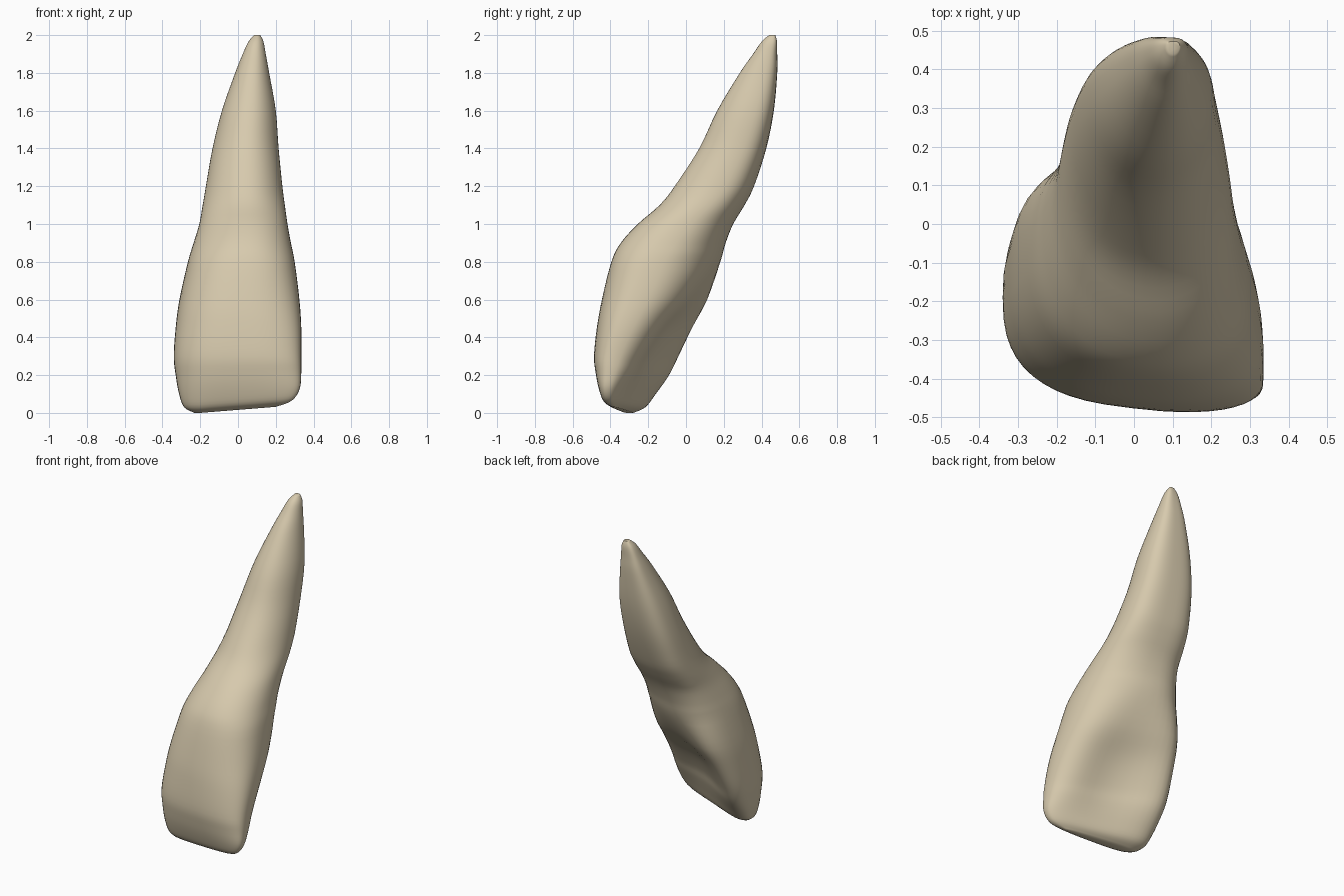
import bpy
import bmesh
import math

default_cube = bpy.data.objects.get("Cube")
if default_cube:
    bpy.data.objects.remove(default_cube, do_unlink=True)

SEGMENTS = 48
STEPS = 4

# Sections: height, left x, right x, front y, back y, skew, hollow depth
SECTIONS = [
    (0.0, -.23, .2, -.39, -.28, -.22, 0),
    (.03, -.285, .285, -.435, -.215, -.25, .01),
    (.1, -.312, .327, -.46, -.16, -.26, .03),
    (.2, -.33, .335, -.478, -.09, -.27, .06),
    (.3, -.34, .335, -.487, -.04, -.27, .08),
    (.45, -.33, .335, -.472, .032, -.25, .08),
    (.6, -.31, .325, -.445, .112, -.22, .045),
    (.8, -.265, .3, -.395, .182, -.18, 0),
    (.9, -.235, .28, -.345, .21, -.17, 0),
    (1.0, -.205, .262, -.255, .25, -.16, 0),
    (1.1, -.187, .248, -.14, .31, -.14, 0),
    (1.2, -.17, .235, -.06, .36, -.12, 0),
    (1.4, -.135, .215, .07, .425, -.08, 0),
    (1.6, -.085, .2, .165, .465, -.05, 0),
    (1.8, -.015, .165, .285, .483, -.05, 0),
    (1.9, .025, .147, .355, .483, -.05, 0),
    (1.965, .055, .135, .4, .482, 0, 0),
    (2.0, .085, .118, .44, .473, 0, 0),
]


def spline(a, b, c, d, t):
    """Smooth curve from b to c."""
    return b + t / 2 * (c - a + t * (2 * a - 5 * b + 4 * c - d
                                     + t * (3 * (b - c) + d - a)))


def smooth_sections(rows):
    result = []
    last = len(rows) - 1
    for i in range(last):
        near = [rows[max(i - 1, 0)], rows[i], rows[i + 1], rows[min(i + 2, last)]]
        for step in range(STEPS):
            result.append([spline(*values, step / STEPS) for values in zip(*near)])
    result.append(list(rows[last]))
    return result


def section_points(z, left, right, front, back, skew, hollow):
    """Skewed, wedged section whose extents match the given sides."""
    crown = max(0, 1 - z)
    root = min(max((z - 0.8) / 0.4, 0), 1)
    power = 2.25 + 0.6 * crown
    dual = power / (power - 1)
    half_width = (right - left) / 2
    half_depth = (back - front) / 2
    lean = abs(skew) * half_width
    thickness = max(half_depth ** dual - lean ** dual, 0.0005) ** (1 / dual)
    thickness = min(thickness, half_depth)
    bow = 0.25 * half_depth * root
    outline = []
    for k in range(SEGMENTS):
        angle = math.tau * k / SEGMENTS
        c, s = math.cos(angle), math.sin(angle)
        u = math.copysign(abs(c) ** (2 / power), c)
        v = math.copysign(abs(s) ** (2 / power), s)
        # Crown thins toward one side, with a scooped back face
        wedge = thickness * v * (1 - 0.4 * crown * u)
        scoop = max(hollow, 0) * max(v, 0) * (1 - u * u) ** 2
        y = wedge + skew * half_width * u + bow * u * u - scoop
        outline.append(((left + right) / 2 + half_width * u, y))
    low = min(y for x, y in outline)
    high = max(y for x, y in outline)
    scale = (back - front) / (high - low)
    # Biting edge rises toward one corner
    rise = 0.08 * max(0, 1 - z / 0.3)
    return [(x, front + (y - low) * scale, z + rise * max(x + 0.2, 0))
            for x, y in outline]


# Crown and root as one continuous skin
bm = bmesh.new()
rings = [[bm.verts.new(p) for p in section_points(*row)]
         for row in smooth_sections(SECTIONS)]
for lower, upper in zip(rings, rings[1:]):
    for k in range(SEGMENTS):
        n = (k + 1) % SEGMENTS
        bm.faces.new((lower[k], lower[n], upper[n], upper[k]))
bm.faces.new(rings[0][::-1])
bm.faces.new(rings[-1])
bmesh.ops.recalc_face_normals(bm, faces=bm.faces)

mesh = bpy.data.meshes.new("tooth")
bm.to_mesh(mesh)
bm.free()
tooth = bpy.data.objects.new("tooth", mesh)
bpy.context.collection.objects.link(tooth)

# Ivory colour
ivory = bpy.data.materials.new("ivory")
ivory.use_nodes = True
colour = (0.68, 0.59, 0.42, 1)
ivory.diffuse_color = colour
ivory.node_tree.nodes["Principled BSDF"].inputs["Base Color"].default_value = colour
mesh.materials.append(ivory)

# Smooth shading
bpy.ops.object.select_all(action="DESELECT")
tooth.select_set(True)
bpy.context.view_layer.objects.active = tooth
bpy.ops.object.shade_smooth_by_angle(angle=math.radians(60))
